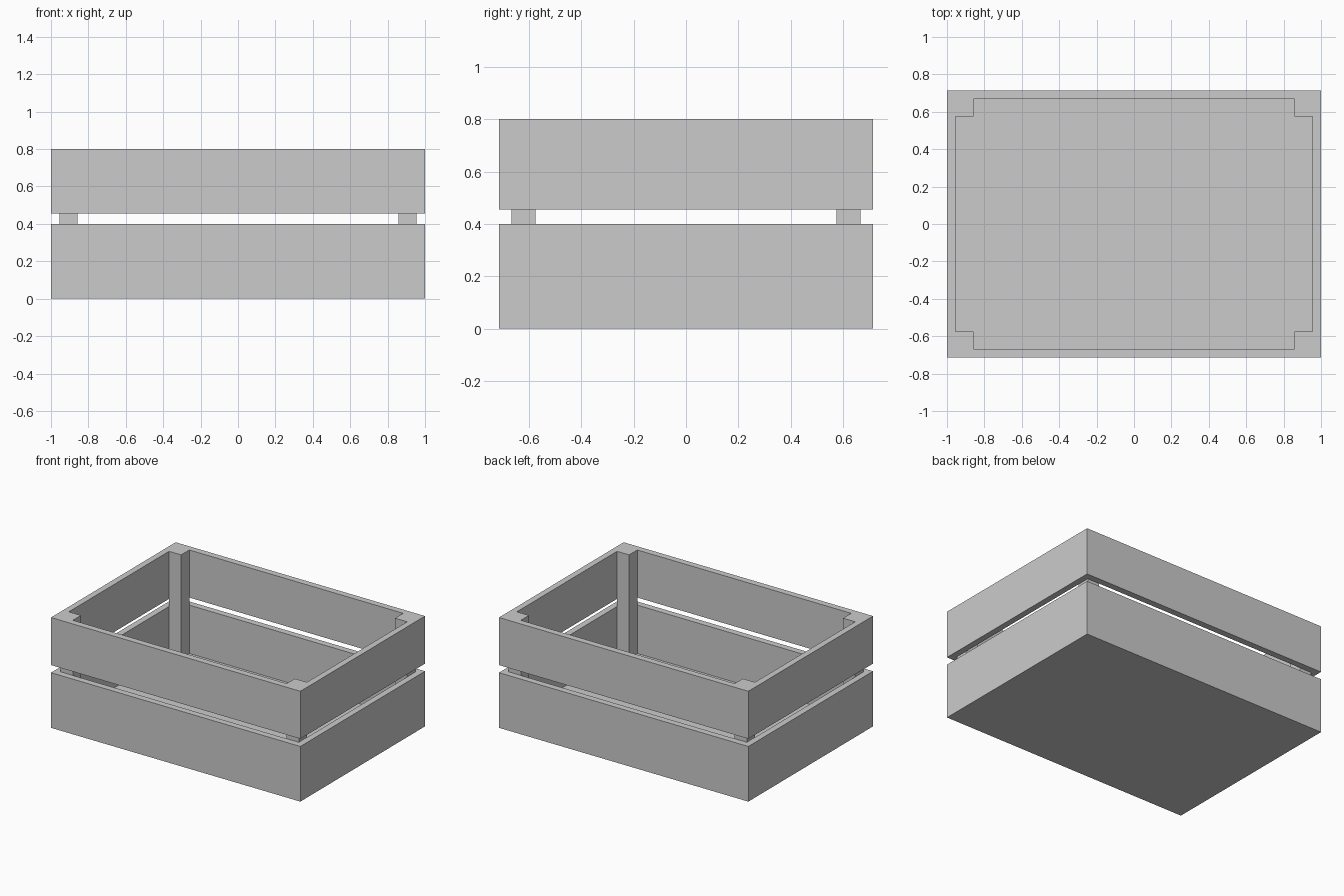
import bpy
import bmesh
from mathutils import Matrix

default = bpy.data.objects.get("Cube")
if default:
    bpy.data.objects.remove(default, do_unlink=True)

# Overall size, inner wall faces and inner corners of the posts
HALF_X, HALF_Y, HEIGHT = 1.0, 0.714, 0.8
IN_X, IN_Y = 0.955, 0.667
POST_X, POST_Y = 0.858, 0.574
FLOOR, GAP_LOW, GAP_HIGH = 0.05, 0.4, 0.455

grey = bpy.data.materials.new("crate grey")
grey.use_nodes = True
colour = (0.6, 0.6, 0.6, 1)
grey.diffuse_color = colour
grey.node_tree.nodes["Principled BSDF"].inputs["Base Color"].default_value = colour


def prism(name, outline, low, high):
    """Extrude a counter-clockwise outline from one height to another."""
    bm = bmesh.new()
    base = bm.faces.new([bm.verts.new((x, y, low)) for x, y in outline])
    top = bmesh.ops.extrude_face_region(bm, geom=[base], use_keep_orig=True)["geom"]
    bmesh.ops.translate(bm, vec=(0, 0, high - low),
                        verts=[g for g in top if isinstance(g, bmesh.types.BMVert)])
    bmesh.ops.recalc_face_normals(bm, faces=bm.faces)
    mesh = bpy.data.meshes.new(name)
    bm.to_mesh(mesh)
    bm.free()
    mesh.materials.append(grey)
    obj = bpy.data.objects.new(name, mesh)
    bpy.context.collection.objects.link(obj)
    return obj


def rectangle(x0, x1, y0, y1):
    return [(x0, y0), (x1, y0), (x1, y1), (x0, y1)]


def cut(target, cutter):
    """Subtract a helper solid and discard it."""
    mod = target.modifiers.new("cut", 'BOOLEAN')
    mod.operation = 'DIFFERENCE'
    mod.solver = 'EXACT'
    mod.object = cutter
    bpy.context.view_layer.objects.active = target
    bpy.ops.object.modifier_apply(modifier=mod.name)
    bpy.data.objects.remove(cutter, do_unlink=True)


# Solid block of the crate
crate = prism("crate", rectangle(-HALF_X, HALF_X, -HALF_Y, HALF_Y), 0, HEIGHT)

# Cavity with notched corners, which leaves the floor, walls and corner posts
corner = [(IN_X, POST_Y), (POST_X, POST_Y), (POST_X, IN_Y)]
notched = []
for sx, sy in ((1, 1), (-1, 1), (-1, -1), (1, -1)):
    points = [(sx * x, sy * y) for x, y in corner]
    notched += points if sx == sy else points[::-1]
cut(crate, prism("cavity_cutter", notched, FLOOR, HEIGHT + 0.2))

# Open gap all round between the lower and upper boards
for side in (-1, 1):
    xs = sorted((side * IN_X, side * (HALF_X + 0.1)))
    ys = sorted((side * IN_Y, side * (HALF_Y + 0.1)))
    cut(crate, prism("end_gap_cutter", rectangle(*xs, -1, 1), GAP_LOW, GAP_HIGH))
    cut(crate, prism("side_gap_cutter", rectangle(-2, 2, *ys), GAP_LOW, GAP_HIGH))
